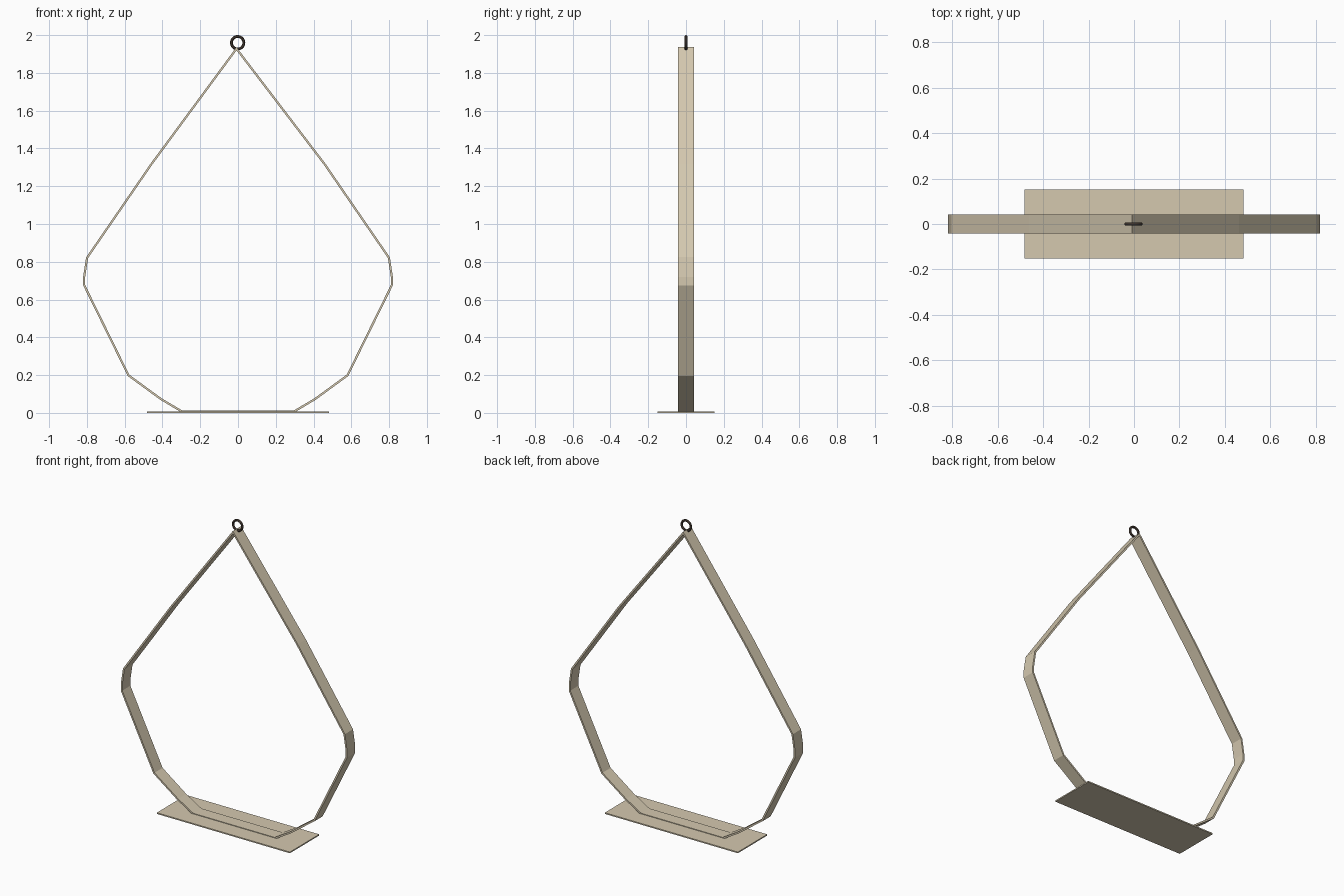
import bpy, bmesh, math

cube = bpy.data.objects.get("Cube")
if cube:
    bpy.data.objects.remove(cube, do_unlink=True)


def material(name, rgb):
    m = bpy.data.materials.new(name)
    m.use_nodes = True
    m.diffuse_color = (*rgb, 1)
    m.node_tree.nodes["Principled BSDF"].inputs["Base Color"].default_value = (*rgb, 1)
    return m


beige = material("beige", (0.66, 0.58, 0.43))
dark = material("dark_brown", (0.045, 0.032, 0.024))

# Frame: a flat strap bent into a closed teardrop outline
half = [(0.463, 1.32), (0.804, 0.824), (0.82, 0.72), (0.82, 0.675),
        (0.584, 0.195), (0.41, 0.068), (0.297, 0.001)]
outline = [(-0.008, 1.937)] + half + [(-x, z) for x, z in reversed(half)]
WIDTH = 0.042
bm = bmesh.new()
pairs = [[bm.verts.new((x, y, z)) for y in (-WIDTH, WIDTH)] for x, z in outline]
for (a, b), (c, d) in zip(pairs, pairs[1:] + pairs[:1]):
    bm.faces.new((a, c, d, b))
mesh = bpy.data.meshes.new("strap_frame")
bm.to_mesh(mesh)
bm.free()
strap = bpy.data.objects.new("strap_frame", mesh)
bpy.context.collection.objects.link(strap)
mesh.materials.append(beige)
solid = strap.modifiers.new("thickness", "SOLIDIFY")
solid.thickness = 0.011
solid.offset = -1
solid.use_even_offset = True

# Seat: a thin rectangular board under the strap
bpy.ops.mesh.primitive_cube_add(size=1, location=(0, 0, 0.004))
seat = bpy.context.object
seat.name = "seat_board"
seat.scale = (0.964, 0.304, 0.008)
seat.data.materials.append(beige)

# Hanging ring at the apex
bpy.ops.mesh.primitive_torus_add(major_radius=0.033, minor_radius=0.0075,
                                 major_segments=32, minor_segments=12,
                                 location=(-0.002, 0, 1.9595),
                                 rotation=(math.pi / 2, 0, 0))
ring = bpy.context.object
ring.name = "hanging_ring"
ring.data.materials.append(dark)
bpy.ops.object.shade_smooth_by_angle()
